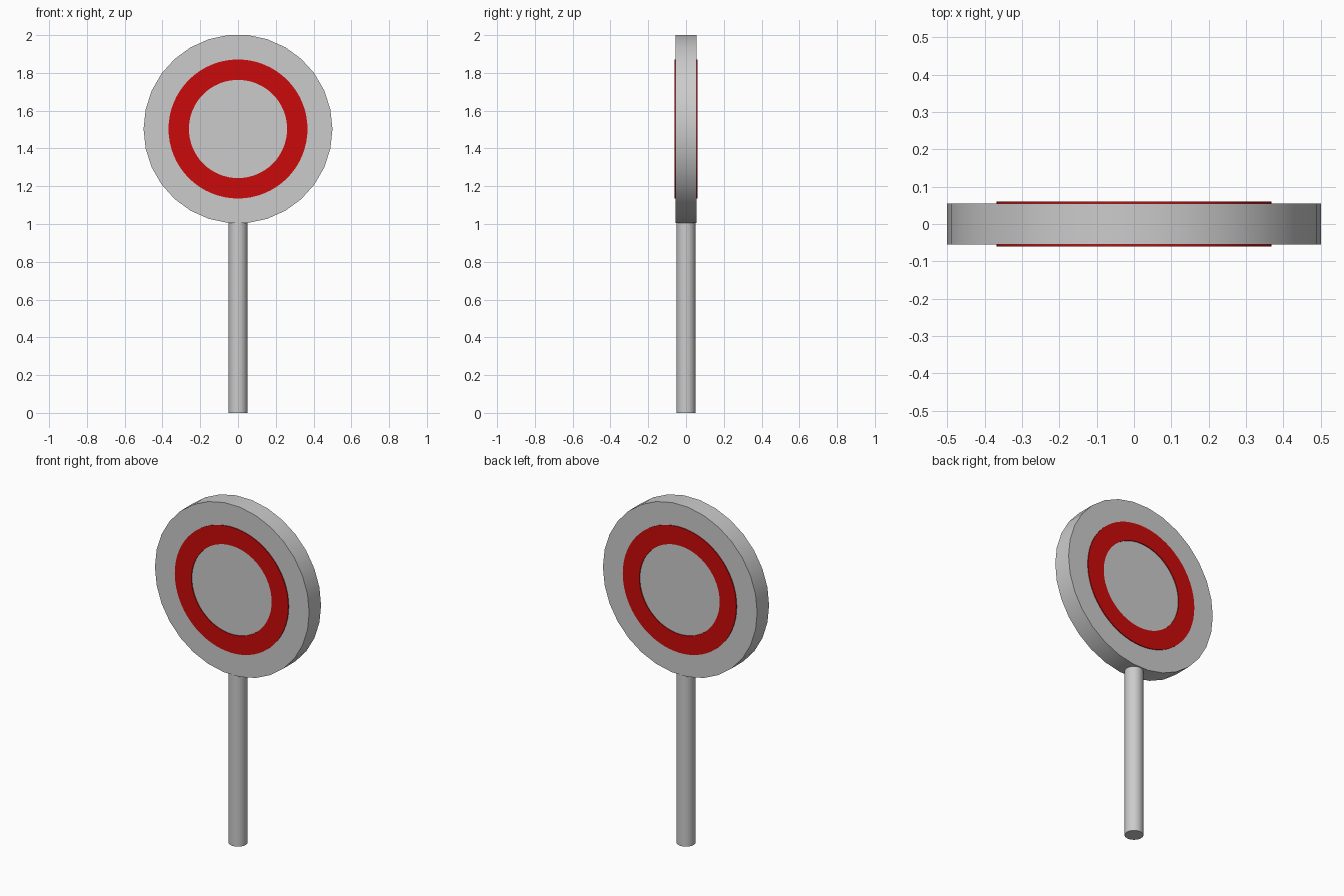
import bpy, math

if "Cube" in bpy.data.objects:
    bpy.data.objects.remove(bpy.data.objects["Cube"])

CENTRE_Z = 1.503


def cylinder(name, radius, depth, z, sides, facing_front=False):
    rot = (math.pi / 2, 0, 0) if facing_front else (0, 0, 0)
    # quarter turn puts a vertex on the x axis
    bpy.ops.mesh.primitive_cylinder_add(vertices=sides, radius=radius, depth=depth)
    ob = bpy.context.object
    ob.name = name
    ob.rotation_euler = (0, 0, math.pi / 2)
    bpy.ops.object.transform_apply(location=False, rotation=True, scale=False)
    ob.rotation_euler = rot
    ob.location = (0, 0, z)
    bpy.ops.object.transform_apply(location=True, rotation=True, scale=False)
    bpy.ops.object.shade_smooth_by_angle(angle=math.radians(30))
    return ob


def flat_ring(name, r_in, r_out, y0, y1, sides, material):
    profile = [(r_in, y0), (r_out, y0), (r_out, y1), (r_in, y1)]
    verts, faces = [], []
    for i in range(sides):
        a = 2 * math.pi * i / sides
        verts += [(r * math.cos(a), y, CENTRE_Z + r * math.sin(a)) for r, y in profile]
        for k in range(4):
            n, j = (k + 1) % 4, (i + 1) % sides
            faces.append((i * 4 + k, j * 4 + k, j * 4 + n, i * 4 + n))
    mesh = bpy.data.meshes.new(name)
    mesh.from_pydata(verts, [], faces)
    ob = bpy.data.objects.new(name, mesh)
    bpy.context.collection.objects.link(ob)
    mesh.materials.append(material)
    bpy.ops.object.select_all(action='DESELECT')
    bpy.context.view_layer.objects.active = ob
    ob.select_set(True)
    bpy.ops.object.mode_set(mode='EDIT')
    bpy.ops.mesh.select_all(action='SELECT')
    bpy.ops.mesh.normals_make_consistent(inside=False)
    bpy.ops.object.mode_set(mode='OBJECT')
    bpy.ops.object.shade_smooth_by_angle(angle=math.radians(30))
    return ob


# Post and disc
cylinder("post", 0.05, 1.01, 0.505, 32)
cylinder("sign_disc", 0.5, 0.11, CENTRE_Z, 30, facing_front=True)

# Thin red ring on each face
red = bpy.data.materials.new("red")
red.diffuse_color = (0.6, 0.003, 0.003, 1)
red.use_nodes = True
red.node_tree.nodes["Principled BSDF"].inputs["Base Color"].default_value = red.diffuse_color
flat_ring("front_ring", 0.26, 0.368, -0.06, -0.055, 64, red)
flat_ring("back_ring", 0.26, 0.368, 0.055, 0.06, 64, red)
